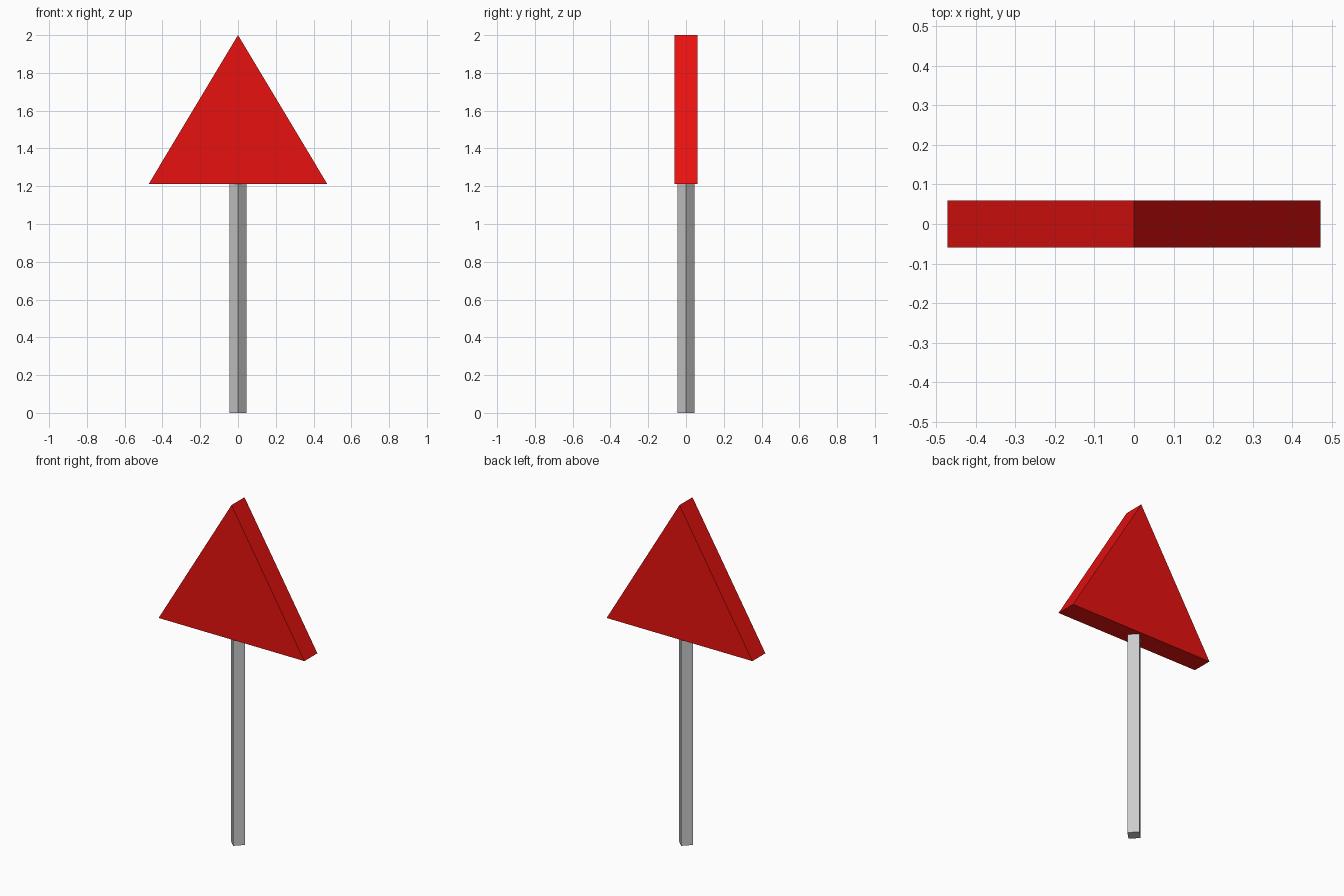
import bpy, bmesh, math

if "Cube" in bpy.data.objects:
    bpy.data.objects.remove(bpy.data.objects["Cube"])

SIGN_BOTTOM = 1.213


def extruded(name, profile, direction):
    """Extrude a closed planar profile along a direction into a solid."""
    bm = bmesh.new()
    face = bm.faces.new([bm.verts.new(p) for p in profile])
    result = bmesh.ops.extrude_face_region(bm, geom=[face], use_keep_orig=True)
    moved = [v for v in result["geom"] if isinstance(v, bmesh.types.BMVert)]
    bmesh.ops.translate(bm, verts=moved, vec=direction)
    bmesh.ops.recalc_face_normals(bm, faces=bm.faces)
    mesh = bpy.data.meshes.new(name)
    bm.to_mesh(mesh)
    bm.free()
    obj = bpy.data.objects.new(name, mesh)
    bpy.context.collection.objects.link(obj)
    return obj


# four-sided post, corners on the x and y axes
r = 0.046
corners = [(r * math.cos(i * math.pi / 2), r * math.sin(i * math.pi / 2), 0)
           for i in range(4)]
extruded("post", corners, (0, 0, SIGN_BOTTOM))

# triangular sign panel
panel = extruded("sign_panel",
                 [(-0.472, -0.06, SIGN_BOTTOM), (0.472, -0.06, SIGN_BOTTOM), (0, -0.06, 2)],
                 (0, 0.12, 0))
red = bpy.data.materials.new("red")
red.diffuse_color = (0.8, 0.006, 0.005, 1)
red.use_nodes = True
red.node_tree.nodes["Principled BSDF"].inputs["Base Color"].default_value = red.diffuse_color
panel.data.materials.append(red)
